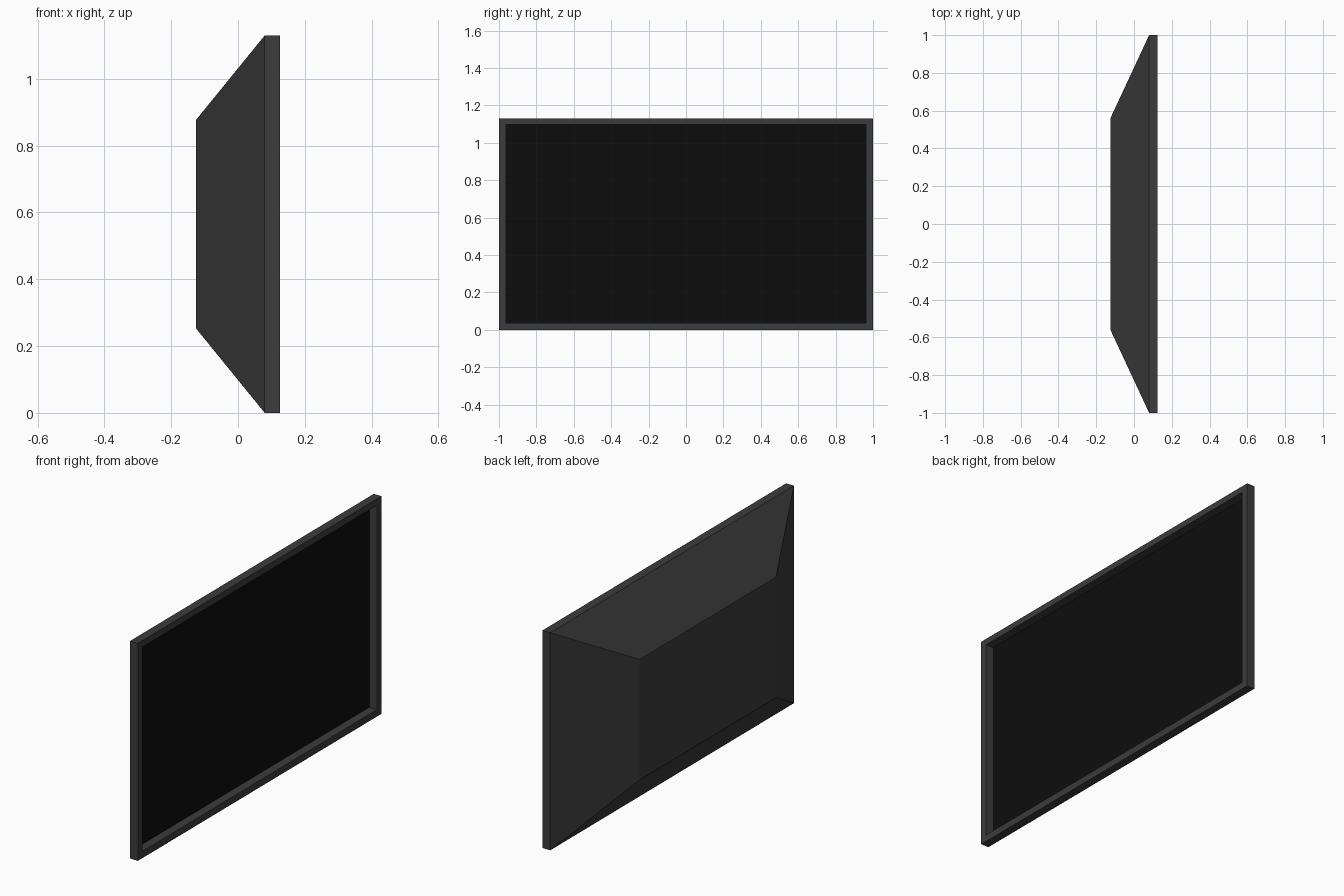
import bpy
import bmesh

cube = bpy.data.objects.get("Cube")
if cube:
    bpy.data.objects.remove(cube, do_unlink=True)


def make_material(name, value, roughness):
    mat = bpy.data.materials.new(name)
    mat.use_nodes = True
    color = (value, value, value, 1)
    mat.diffuse_color = color
    bsdf = mat.node_tree.nodes["Principled BSDF"]
    bsdf.inputs["Base Color"].default_value = color
    bsdf.inputs["Roughness"].default_value = roughness
    return mat


def rectangle(bm, x, half_y, z_low, z_high):
    corners = [(-half_y, z_low), (half_y, z_low), (half_y, z_high), (-half_y, z_high)]
    return [bm.verts.new((x, y, z)) for y, z in corners]


def finish(bm, name, mat):
    mesh = bpy.data.meshes.new(name)
    bm.to_mesh(mesh)
    bm.free()
    mesh.materials.append(mat)
    obj = bpy.data.objects.new(name, mesh)
    bpy.context.collection.objects.link(obj)
    return obj


casing_grey = make_material("casing dark grey", 0.045, 0.6)
screen_black = make_material("screen black", 0.004, 0.4)

height = 1.13
rim_back, rim_front = 0.08, 0.125
opening = (0.963, 0.036, 1.097)

# Casing: tapered back, straight rim and recessed opening as joined rings
bm = bmesh.new()
rings = [
    rectangle(bm, -0.125, 0.56, 0.252, 0.878),
    rectangle(bm, rim_back, 1.0, 0, height),
    rectangle(bm, rim_front, 1.0, 0, height),
    rectangle(bm, rim_front, *opening),
    rectangle(bm, rim_back, *opening),
]
bm.faces.new(list(reversed(rings[0])))
for a, b in zip(rings, rings[1:]):
    for i in range(4):
        j = (i + 1) % 4
        bm.faces.new((a[i], a[j], b[j], b[i]))
finish(bm, "casing", casing_grey)

# Screen: flat panel at the bottom of the recess
bm = bmesh.new()
bm.faces.new(rectangle(bm, rim_back, *opening))
finish(bm, "screen", screen_black)
